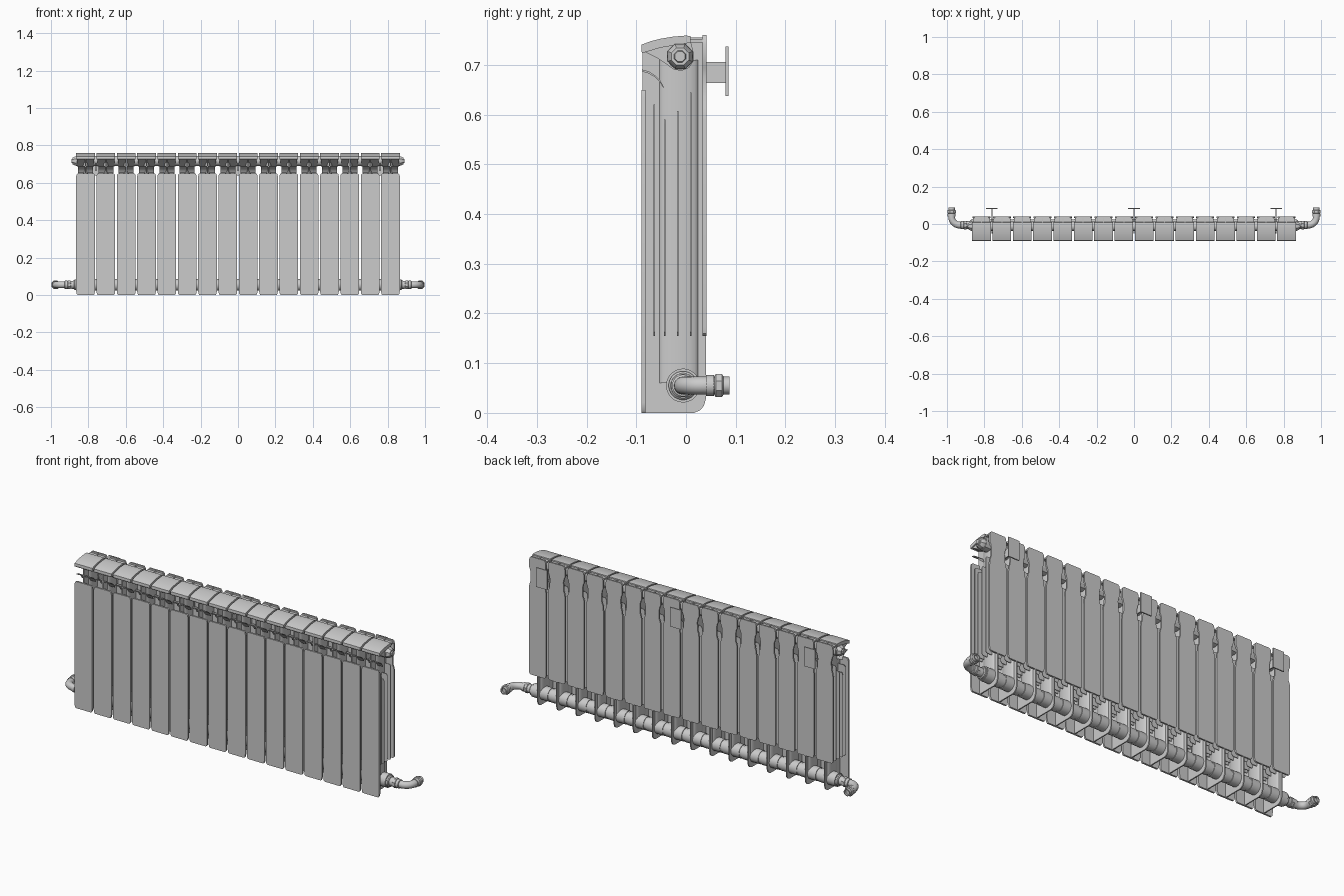
import bpy, bmesh
from math import sin, cos, pi, radians
from mathutils import Matrix, Vector

if "Cube" in bpy.data.objects:
    bpy.data.objects.remove(bpy.data.objects["Cube"])

COUNT, HALF, WIDTH = 16, 0.865, 0.1
PITCH = (2 * HALF - WIDTH) / (COUNT - 1)
X0 = -HALF + WIDTH / 2          # centre of the first section


def finish(name, bm, array=False, mirror=False):
    bmesh.ops.recalc_face_normals(bm, faces=bm.faces)
    me = bpy.data.meshes.new(name)
    bm.to_mesh(me)
    bm.free()
    ob = bpy.data.objects.new(name, me)
    bpy.context.collection.objects.link(ob)
    bpy.ops.object.select_all(action='DESELECT')
    ob.select_set(True)
    bpy.context.view_layer.objects.active = ob
    bpy.ops.object.shade_smooth_by_angle(angle=radians(32))
    if array:
        m = ob.modifiers.new("repeat", 'ARRAY')
        m.count = COUNT
        m.use_relative_offset = False
        m.use_constant_offset = True
        m.constant_offset_displace = (PITCH, 0, 0)
    if mirror:
        ob.modifiers.new("mirror", 'MIRROR')
    return ob


def prism(name, pts, axis, a, b, **kw):
    """Extrude an outline: axis x takes (y,z), y takes (x,z), z takes (x,y)."""
    bm = bmesh.new()
    i = 'xyz'.index(axis)

    def place(p):
        c = list(p)
        c.insert(i, a)
        return c
    face = bm.faces.new([bm.verts.new(place(p)) for p in pts])
    out = bmesh.ops.extrude_face_region(bm, geom=[face])
    d = [0, 0, 0]
    d[i] = b - a
    bmesh.ops.translate(bm, vec=d, verts=[v for v in out['geom'] if isinstance(v, bmesh.types.BMVert)])
    return finish(name, bm, **kw)


def lathe(name, prof, centre, axis='x', n=24, **kw):
    """Revolve (distance, radius) pairs about an x or y axis through centre."""
    bm = bmesh.new()
    rings = []
    for d, r in prof:
        ring = []
        for k in range(n):
            t = 2 * pi * (k + 0.5) / n
            u, w = r * cos(t), r * sin(t)
            p = Vector((d, u, w) if axis == 'x' else (u, d, w))
            ring.append(bm.verts.new(p + Vector(centre)))
        rings.append(ring)
    for p, q in zip(rings, rings[1:]):
        for k in range(n):
            bm.faces.new((p[k], p[(k + 1) % n], q[(k + 1) % n], q[k]))
    bm.faces.new(rings[0])
    bm.faces.new(rings[-1])
    return finish(name, bm, **kw)


def symmetric(half):
    """Close a right-hand outline by reflecting it, centred on the first section."""
    return [(X0 + x, z) for x, z in half] + [(X0 - x, z) for x, z in reversed(half)]


def strip(line, t):
    """Thicken an open (y,z) line downward into a closed outline."""
    return line + [(y, z - t) for y, z in reversed(line)]


# Front panel of each section
prism("front_panel", symmetric([(0.043, 0), (0.048, 0.006), (0.05, 0.02), (0.05, 0.635),
      (0.048, 0.645), (0.043, 0.65)]), 'y', -0.09, -0.081, array=True)

# Back panel, waisted below its top
prism("back_panel", symmetric([(0.04, 0.155), (0.046, 0.16), (0.048, 0.172), (0.048, 0.59),
      (0.046, 0.615), (0.039, 0.635), (0.038, 0.675), (0.042, 0.695), (0.047, 0.705),
      (0.047, 0.742), (0.044, 0.754), (0.038, 0.76)]), 'y', 0.033, 0.041, array=True)

# Middle web of each section, with its rounded lower back corner
prism("web", [(-0.086, 0), (0.016, 0), (0.028, 0.005), (0.036, 0.014), (0.04, 0.028),
      (0.04, 0.755), (0.01, 0.755), (-0.06, 0.74), (-0.088, 0.73), (-0.088, 0.003)],
      'x', X0 - 0.003, X0 + 0.003, array=True)

# Oval water column
prism("water_column", [(X0 + 0.014 * cos(t * pi / 10), -0.015 + 0.04 * sin(t * pi / 10))
      for t in range(20)], 'z', 0.06, 0.71, array=True)

# Inner heat fins
for i, (y, top) in enumerate([(-0.064, 0.62), (-0.043, 0.59), (-0.017, 0.607), (0.01, 0.645)]):
    prism(f"heat_fin_{i + 1}", symmetric([(0.04, 0.155), (0.046, 0.163), (0.046, top - 0.01),
          (0.04, top)]), 'y', y - 0.0015, y + 0.0015, array=True)

# Top hood: curved cover, sloping underside
curve = [(-0.089, 0.741), (-0.07, 0.748), (-0.05, 0.753), (-0.025, 0.757), (0.0, 0.759), (0.009, 0.758)]
prism("hood_cover", curve + [(0.01, 0.745), (-0.05, 0.735), (-0.088, 0.724), (-0.09, 0.727)],
      'x', X0 - WIDTH / 2, X0 + WIDTH / 2, array=True)
prism("hood_body", [(-0.084, 0.727), (-0.055, 0.712), (-0.036, 0.699), (-0.025, 0.691), (-0.01, 0.688),
      (0.006, 0.694), (0.015, 0.708), (0.015, 0.725), (0.009, 0.75), (-0.05, 0.745)],
      'x', X0 - 0.045, X0 + 0.045, array=True)
prism("top_rib", [(0.005, 0.745), (0.035, 0.745), (0.035, 0.752), (0.005, 0.752)],
      'x', X0 - 0.045, X0 + 0.045, array=True)

# Curved air deflector under the hood
prism("air_deflector", strip([(-0.089, 0.691), (-0.075, 0.687), (-0.062, 0.679),
      (-0.052, 0.669), (-0.045, 0.656)], 0.004), 'x', X0 - 0.04, X0 + 0.04, array=True)

# Header tubes, with joint collars at the section ends
lathe("top_tube", [(-HALF, 0.026), (HALF, 0.026)], (0, -0.012, 0.717), n=32)
lathe("bottom_tube", [(-HALF, 0.031), (HALF, 0.031)], (0, -0.006, 0.055), n=32)
lathe("bottom_collar", [(-0.048, 0.031), (-0.048, 0.034), (0.048, 0.034), (0.048, 0.031)],
      (X0, -0.006, 0.055), n=32, array=True)

# Octagonal top plugs
lathe("top_plug", [(HALF - 0.01, 0.027), (0.871, 0.027), (0.884, 0.019), (0.884, 0.013),
      (0.89, 0.011)], (0, -0.012, 0.717), n=8, mirror=True)

# Bottom couplings
lathe("bottom_bushing", [(HALF - 0.01, 0.029), (0.872, 0.029), (0.876, 0.025), (0.876, 0.022),
      (0.9, 0.021)], (0, -0.006, 0.055), mirror=True)
lathe("bottom_nut", [(0.893, 0.021), (0.896, 0.025), (0.909, 0.025), (0.912, 0.021)],
      (0, -0.006, 0.055), n=8, mirror=True)
lathe("elbow_socket", [(0.91, 0.019), (0.912, 0.022), (0.926, 0.022), (0.928, 0.018)],
      (0, -0.006, 0.055), mirror=True)

# Elbow pipe: a circle swept round a quarter bend
bm = bmesh.new()
R, r, n = 0.044, 0.018, 20
path = [(0.905, -0.006, 0)] + [(0.931 + R * sin(a), -0.006 + R * (1 - cos(a)), a)
        for a in [k * pi / 20 for k in range(11)]] + [(0.975, 0.07, pi / 2)]
rings = []
for x, y, a in path:
    rings.append([bm.verts.new((x - sin(a) * r * cos(t), y + cos(a) * r * cos(t), 0.055 + r * sin(t)))
                  for t in [2 * pi * k / n for k in range(n)]])
for p, q in zip(rings, rings[1:]):
    for k in range(n):
        bm.faces.new((p[k], p[(k + 1) % n], q[(k + 1) % n], q[k]))
finish("elbow_pipe", bm, mirror=True)

# Elbow end fittings
lathe("elbow_collar", [(0.04, 0.018), (0.04, 0.021), (0.056, 0.021), (0.056, 0.018)],
      (0.975, 0, 0.055), axis='y', mirror=True)
lathe("elbow_nut", [(0.057, 0.021), (0.06, 0.025), (0.072, 0.025), (0.075, 0.021)],
      (0.975, 0, 0.055), axis='y', n=8, mirror=True)
lathe("elbow_end", [(0.07, 0.018), (0.088, 0.018), (0.088, 0.013), (0.078, 0.013)],
      (0.975, 0, 0.055), axis='y', mirror=True)

# Wall brackets in the gaps between sections
for i, x in enumerate((-0.76, 0, 0.76)):
    prism(f"bracket_plate_{i + 1}", [(x - 0.031, 0.638), (x + 0.031, 0.638), (x + 0.031, 0.737),
          (x - 0.031, 0.737)], 'y', 0.079, 0.085)
    prism(f"bracket_arm_{i + 1}", [(0.08, 0.664), (0.08, 0.706), (0.03, 0.706), (0.018, 0.69),
          (-0.036, 0.69), (-0.045, 0.705), (-0.05, 0.7), (-0.046, 0.672), (-0.036, 0.664)],
          'x', x - 0.003, x + 0.003)
